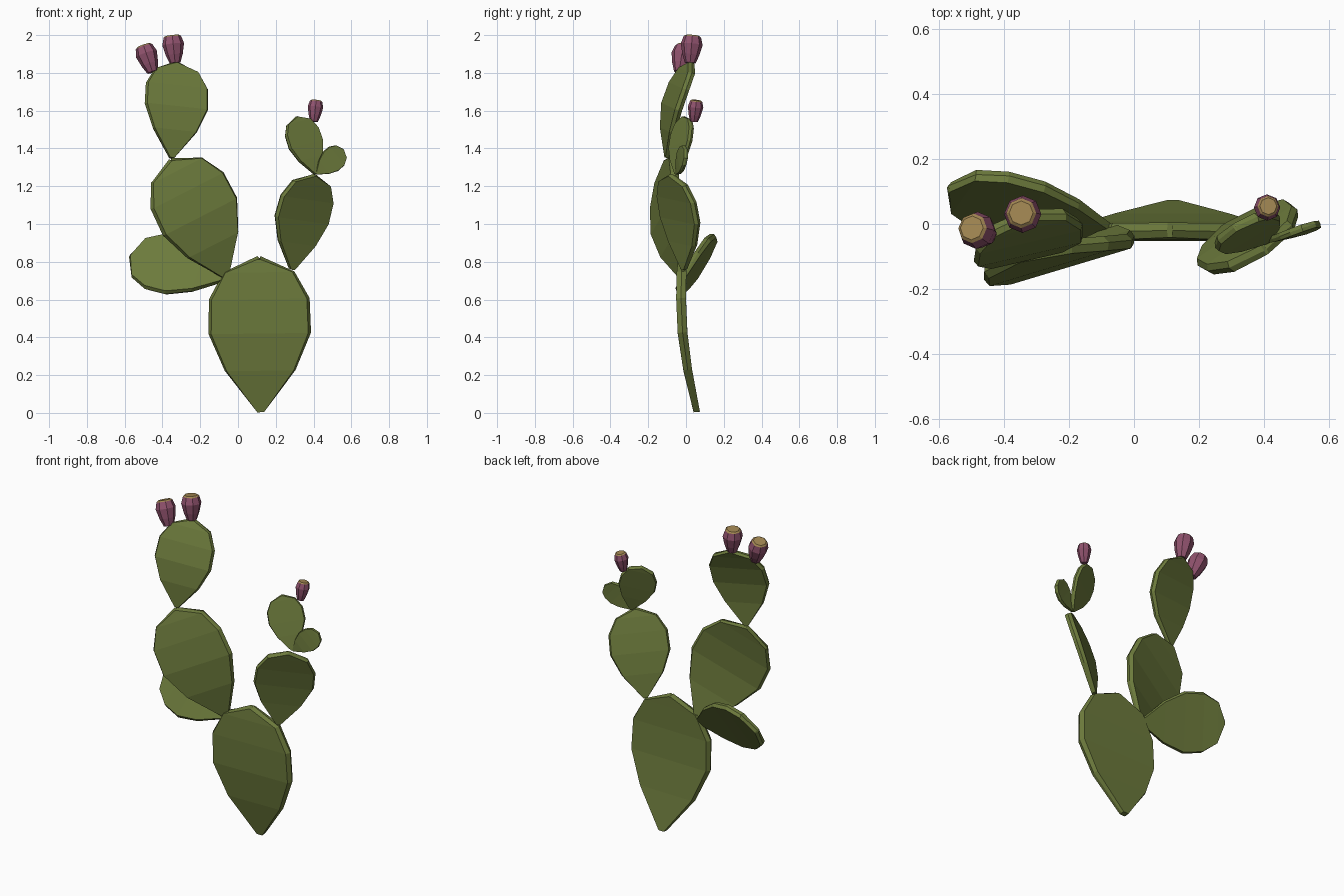
import bpy, bmesh, math
from mathutils import Vector

if "Cube" in bpy.data.objects:
    bpy.data.objects.remove(bpy.data.objects["Cube"])


def material(name, rgb):
    m = bpy.data.materials.new(name)
    m.diffuse_color = (*rgb, 1)
    m.use_nodes = True
    m.node_tree.nodes["Principled BSDF"].inputs["Base Color"].default_value = m.diffuse_color
    return m


GREEN = material("cactus_green", (0.15, 0.195, 0.045))
PINK = material("fruit_pink", (0.28, 0.085, 0.155))
GOLD = material("fruit_crown_gold", (0.36, 0.24, 0.085))


def finish(bm, name, mats):
    bmesh.ops.recalc_face_normals(bm, faces=bm.faces)
    me = bpy.data.meshes.new(name)
    bm.to_mesh(me)
    bm.free()
    for m in mats:
        me.materials.append(m)
    ob = bpy.data.objects.new(name, me)
    bpy.context.collection.objects.link(ob)


def loft(bm, rings):
    """Bridge successive rings of points and cap both ends."""
    vs = [[bm.verts.new(p) for p in r] for r in rings]
    n = len(vs[0])
    for a, b in zip(vs, vs[1:]):
        for i in range(n):
            j = (i + 1) % n
            bm.faces.new((a[i], a[j], b[j], b[i]))
    bm.faces.new(vs[0])
    return bm.faces.new(vs[-1])


# Shared pad outline: (position along pad, relative half width, relative thickness)
PROFILE = [(0, .07, .65), (.27, .69, .9), (.51, 1, 1), (.73, .98, 1), (.9, .69, 1), (1, .03, .9)]


def pad(name, base, tip, side_hint, bend):
    base, tip = Vector(base), Vector(tip)
    axis = tip - base
    length = axis.length
    axis.normalize()
    side = Vector(side_hint)
    side = (side - axis * side.dot(axis)).normalized()
    front = side.cross(axis)
    half_w, half_t = .328 * length, .022 * length ** .5 + .007 * length
    rings = []
    for t, w, th in PROFILE:
        mid = base + axis * length * t + front * bend * math.sin(math.pi * t)
        inner = mid - axis * length * (.018 if t == 1 else 0)
        wide = side * half_w * w
        thin = front * half_t * th
        flat = wide * (.945 if t < 1 else .8)
        rings.append([inner - flat + thin, mid - wide, inner - flat - thin,
                      inner + flat - thin, mid + wide, inner + flat + thin])
    bm = bmesh.new()
    loft(bm, rings)
    finish(bm, name, [GREEN])


def fruit(name, base, top, radius):
    base, top = Vector(base), Vector(top)
    axis = top - base
    u = axis.cross(Vector((0, 1, 0))).normalized()
    v = axis.normalized().cross(u)
    rings = []
    for t, r in [(0, .5), (.3, .78), (.68, 1), (.95, .8), (1, .64)]:
        rings.append([base + (top - base) * t + (u * math.cos(a) + v * math.sin(a)) * r * radius
                      for a in [math.tau * i / 8 for i in range(8)]])
    bm = bmesh.new()
    cap = loft(bm, rings)
    # golden crown: top face and its narrow chamfer
    cap.material_index = 1
    for e in cap.edges:
        for f in e.link_faces:
            f.material_index = 1
    finish(bm, name, [PINK, GOLD])


# Pads
pad("trunk_pad", (.12, .057, .005), (.11, -.02, .83), (1, 0, 0), .036)
pad("left_middle_pad", (-.065, -.02, .72), (-.36, -.1, 1.345), (.40, .12, .19), .05)
pad("left_top_pad", (-.35, -.10, 1.35), (-.325, .03, 1.86), (.35, .08, -.04), .045)
pad("left_rear_pad", (-.07, -.02, .71), (-.575, .115, .83), (.11, .15, .285), .01)
pad("right_middle_pad", (.285, -.01, .76), (.405, -.08, 1.265), (.29, .2, -.044), -.018)
pad("right_top_pad", (.412, -.05, 1.265), (.31, -.01, 1.57), (.18, .11, .05), 0)
pad("right_small_pad", (.415, -.05, 1.265), (.56, 0, 1.395), (.09, .02, -.1), .005)

# Fruits
fruit("left_fruit", (-.452, -.035, 1.805), (-.5, -.012, 1.945), .058)
fruit("top_fruit", (-.333, .022, 1.853), (-.348, .034, 1.998), .058)
fruit("right_fruit", (.402, .042, 1.542), (.414, .055, 1.655), .041)
